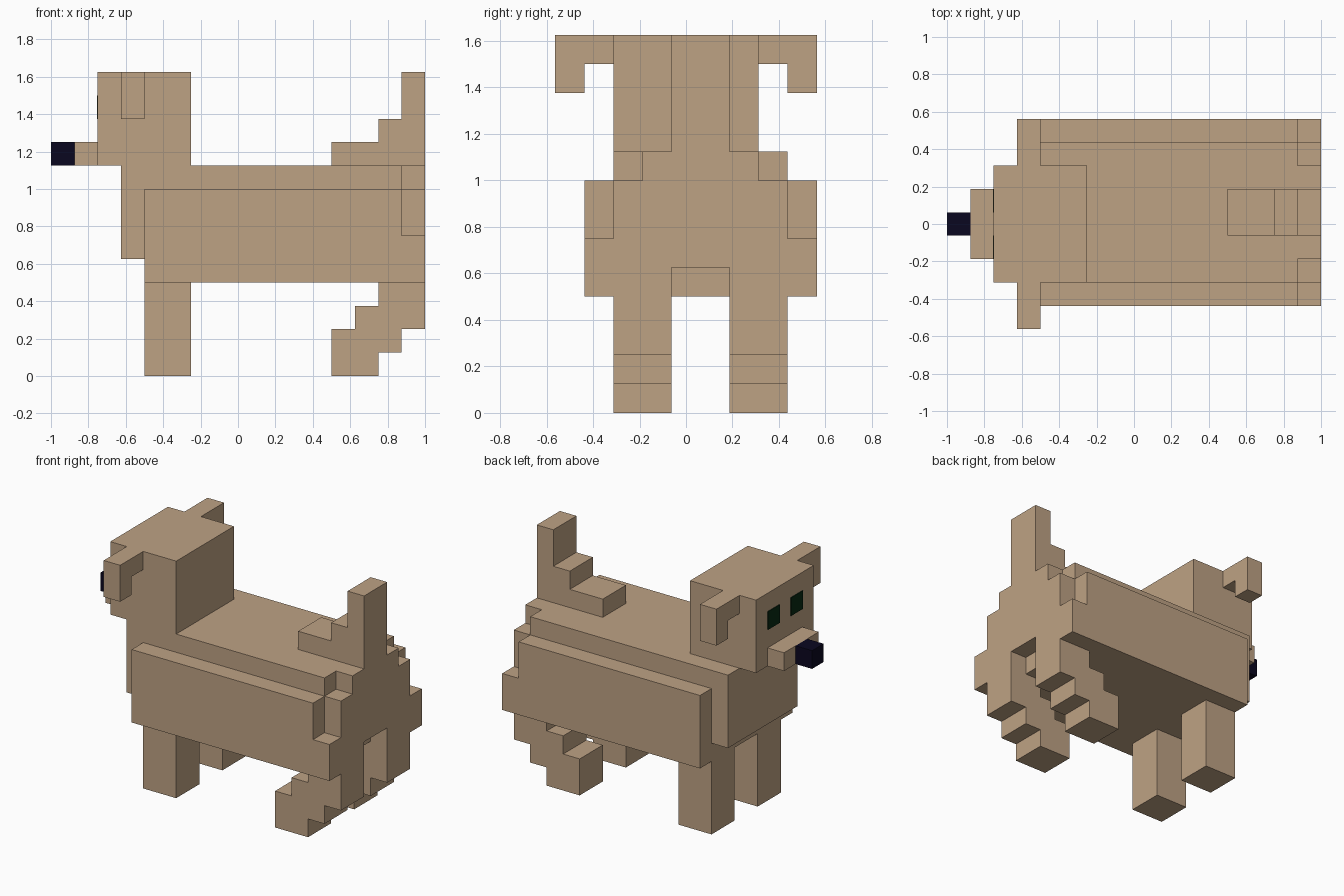
import bpy
import bmesh
from mathutils import Vector

cube = bpy.data.objects.get("Cube")
if cube:
    bpy.data.objects.remove(cube, do_unlink=True)

UNIT = 0.125                         # edge length of one block
ORIGIN = Vector((-1.0, -0.5625, 0))  # corner of the block grid


def material(name, color):
    mat = bpy.data.materials.new(name)
    mat.use_nodes = True
    mat.diffuse_color = (*color, 1)
    bsdf = mat.node_tree.nodes["Principled BSDF"]
    bsdf.inputs["Base Color"].default_value = (*color, 1)
    bsdf.inputs["Roughness"].default_value = 0.8
    return mat


tan = material("tan_fur", (0.515, 0.362, 0.231))
navy = material("dark_navy", (0.003, 0.002, 0.014))
green = material("dark_green", (0.002, 0.022, 0.006))


def prism(name, axis, profile, lo, hi, mat=tan):
    """Extrude a block-grid profile: (x, z) along y, or (y, z) along x."""
    bm = bmesh.new()

    def place(p):
        co = (p[0], lo, p[1]) if axis == "y" else (lo, p[0], p[1])
        return ORIGIN + Vector(co) * UNIT

    face = bm.faces.new([bm.verts.new(place(p)) for p in profile])
    out = bmesh.ops.extrude_face_region(bm, geom=[face], use_keep_orig=True)
    step = Vector((0, 1, 0) if axis == "y" else (1, 0, 0)) * (hi - lo) * UNIT
    moved = [g for g in out["geom"] if isinstance(g, bmesh.types.BMVert)]
    bmesh.ops.translate(bm, verts=moved, vec=step)
    bmesh.ops.recalc_face_normals(bm, faces=bm.faces)
    mesh = bpy.data.meshes.new(name)
    bm.to_mesh(mesh)
    bm.free()
    mesh.materials.append(mat)
    obj = bpy.data.objects.new(name, mesh)
    bpy.context.collection.objects.link(obj)
    return obj


def box(name, x, y, z, mat=tan):
    rect = [(x[0], z[0]), (x[1], z[0]), (x[1], z[1]), (x[0], z[1])]
    return prism(name, "y", rect, y[0], y[1], mat)


# Body with raised chest, and rump with stepped corners and a gap between the legs
prism("body", "y", [(3, 5), (4, 5), (4, 4), (15, 4), (15, 9), (3, 9)], 2, 8)
prism("rump", "x", [(2, 4), (4, 4), (4, 5), (6, 5), (6, 4), (8, 4), (8, 8),
                    (7, 8), (7, 9), (3, 9), (3, 8), (2, 8)], 15, 16)

# Flanks, stepped down at the rear
flank = [(4, 4), (16, 4), (16, 6), (15, 6), (15, 8), (4, 8)]
prism("flank_front", "y", flank, 1, 2)
prism("flank_back", "y", flank, 8, 9)

# Legs: straight fore legs and stepped hind legs
hind = [(12, 0), (14, 0), (14, 1), (15, 1), (15, 2), (16, 2), (16, 4),
        (14, 4), (14, 3), (13, 3), (13, 2), (12, 2)]
for side, y in (("front", 2), ("back", 6)):
    box("fore_leg_" + side, (4, 6), (y, y + 2), (0, 4))
    prism("hind_leg_" + side, "y", hind, y, y + 2)

# Tail
prism("tail", "y", [(12, 9), (16, 9), (16, 13), (15, 13), (15, 11),
                    (14, 11), (14, 10), (12, 10)], 4, 6)

# Head, snout and nose
box("head", (2, 6), (2, 7), (9, 13))
box("snout", (1, 2), (3, 6), (9, 10))
box("nose", (0, 1), (4, 5), (9, 10), navy)

# Drooping ears and flat eyes, mirrored about the middle of the head
ear = [(7, 12), (8, 12), (8, 11), (9, 11), (9, 13), (7, 13)]
for side, flip in (("front", True), ("back", False)):
    prism("ear_" + side, "x", [(9 - y if flip else y, z) for y, z in ear], 3, 4)
    y = 3 if flip else 5
    box("eye_" + side, (1.96, 2), (y, y + 1), (11, 12), green)
